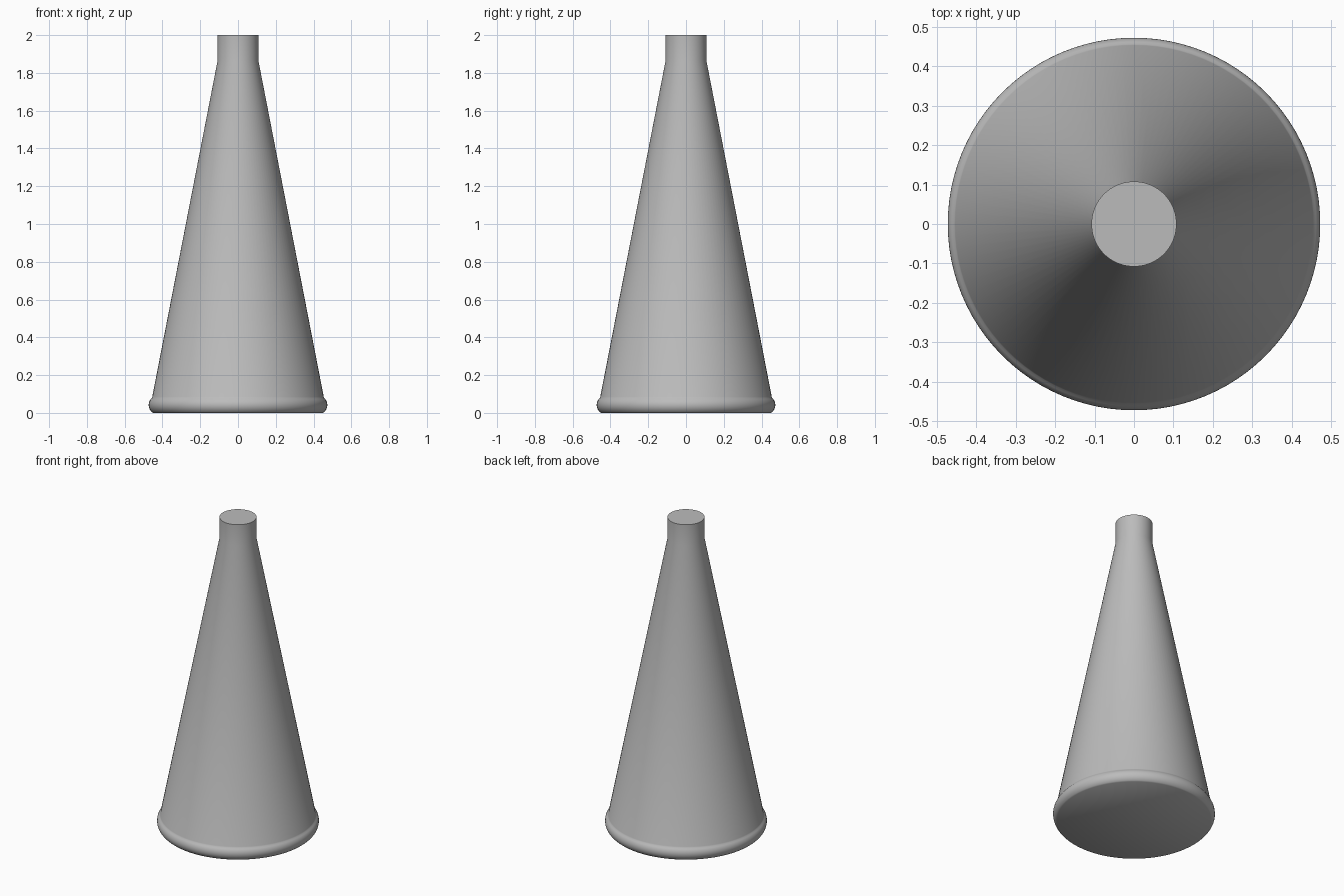
import bpy
import math

cube = bpy.data.objects.get("Cube")
if cube:
    bpy.data.objects.remove(cube, do_unlink=True)

SIDES = 96


def make_material(name, colour):
    mat = bpy.data.materials.new(name)
    mat.use_nodes = True
    mat.diffuse_color = colour
    mat.node_tree.nodes["Principled BSDF"].inputs["Base Color"].default_value = colour
    return mat


def lathe(name, profile, material):
    """Revolve (radius, height) points around z and cap both ends."""
    verts, faces = [], []
    for radius, height in profile:
        for i in range(SIDES):
            a = math.tau * i / SIDES
            verts.append((radius * math.cos(a), radius * math.sin(a), height))
    for ring in range(len(profile) - 1):
        low, high = ring * SIDES, (ring + 1) * SIDES
        for i in range(SIDES):
            j = (i + 1) % SIDES
            faces.append((low + i, low + j, high + j, high + i))
    faces.append(tuple(reversed(range(SIDES))))
    faces.append(tuple(range(len(verts) - SIDES, len(verts))))
    mesh = bpy.data.meshes.new(name)
    mesh.from_pydata(verts, [], faces)
    mesh.materials.append(material)
    obj = bpy.data.objects.new(name, mesh)
    bpy.context.collection.objects.link(obj)
    bpy.ops.object.select_all(action="DESELECT")
    obj.select_set(True)
    bpy.context.view_layer.objects.active = obj
    bpy.ops.object.shade_smooth_by_angle(angle=math.radians(40))
    return obj


grey = make_material("plain grey", (0.5, 0.5, 0.5, 1))

# Rounded rim at the wide end, bulging past the cone
rim = [(0.423 + 0.05 * math.cos(a), 0.042 + 0.05 * math.sin(a))
       for a in (math.radians(-57 + 9.5 * k) for k in range(13))]
rim[0] = (rim[0][0], 0)

# Tapered body and straight mouthpiece in one continuous skin
body = [(0.454, 0.085), (0.108, 1.865), (0.108, 2.0)]
rim = [p for p in rim if p[1] < 0.08]
lathe("cone_body", rim + body, grey)
